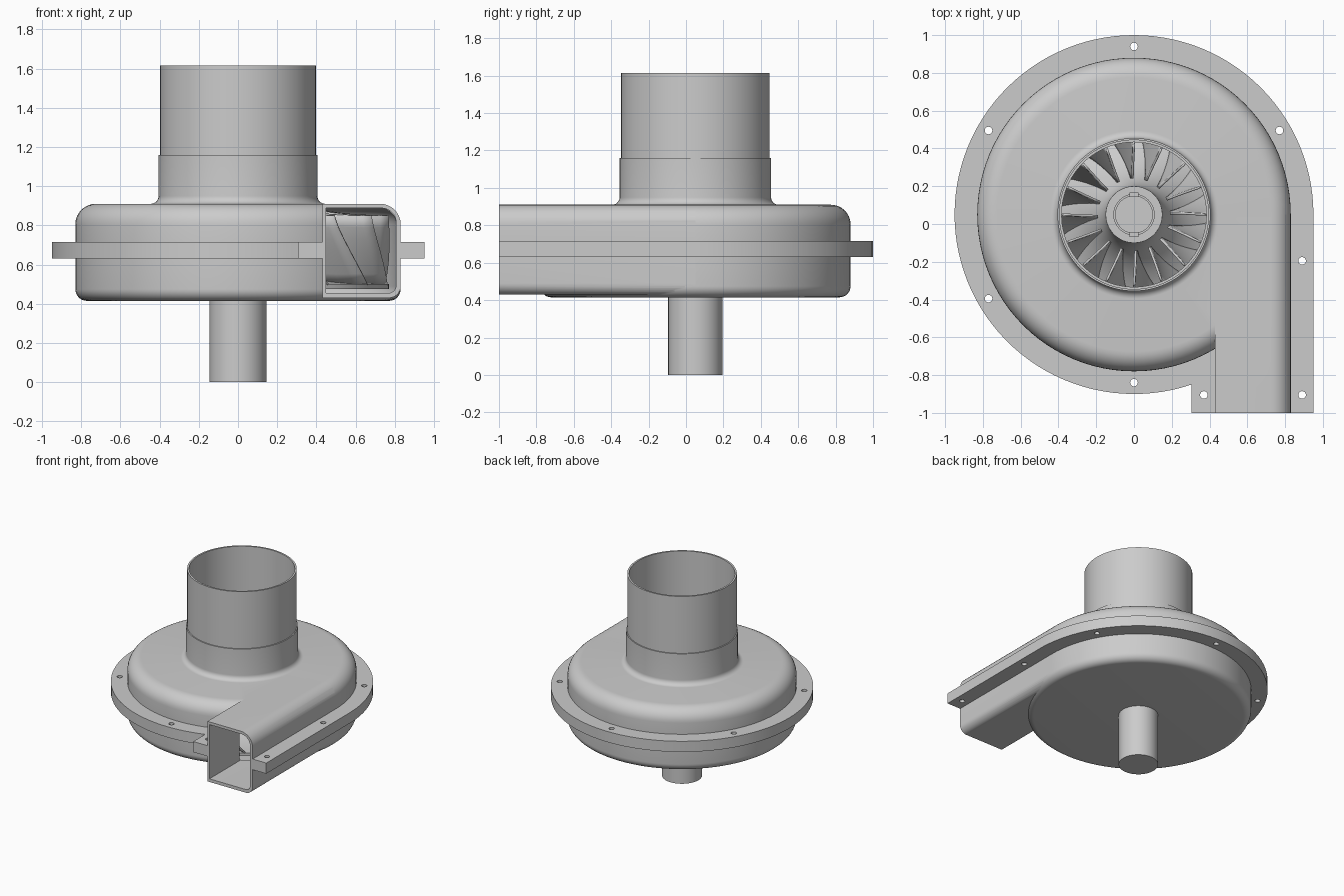
import bpy, bmesh
from math import pi, sin, cos, tan, acos, radians
from mathutils import Vector, Matrix

if "Cube" in bpy.data.objects:
    bpy.data.objects.remove(bpy.data.objects["Cube"])

CY = 0.05      # y of the rotation axis
SEG = 96
grey = bpy.data.materials.new('dark_grey')
grey.diffuse_color = (.52, .52, .52, 1)
grey.use_nodes = True
grey.node_tree.nodes["Principled BSDF"].inputs["Base Color"].default_value = grey.diffuse_color


def finish(name, bm):
    bmesh.ops.remove_doubles(bm, verts=bm.verts, dist=1e-5)
    bmesh.ops.recalc_face_normals(bm, faces=bm.faces)
    me = bpy.data.meshes.new(name)
    bm.to_mesh(me)
    bm.free()
    me.materials.append(grey)
    ob = bpy.data.objects.new(name, me)
    bpy.context.collection.objects.link(ob)
    return ob


def rounded(pts, n=8):
    """Profile from (a, b[, radius]) corners, with corners filleted."""
    out = []
    for i, p in enumerate(pts):
        v = Vector(p[:2])
        r = p[2] if len(p) > 2 else 0
        if not r:
            out.append(v)
            continue
        d1 = (Vector(pts[i - 1][:2]) - v).normalized()
        d2 = (Vector(pts[(i + 1) % len(pts)][:2]) - v).normalized()
        half = acos(max(-1, min(1, d1.dot(d2)))) / 2
        c = v + (d1 + d2).normalized() * (r / sin(half))
        a = v + d1 * (r / tan(half)) - c
        b = v + d2 * (r / tan(half)) - c
        sweep = pi - 2 * half
        for k in range(n + 1):
            t = k / n
            out.append(c + (a * sin((1 - t) * sweep) + b * sin(t * sweep)) / sin(sweep))
    return out


def lathe(name, pts, closed=False):
    bm = bmesh.new()
    vs = [bm.verts.new((p[0], CY, p[1])) for p in rounded(pts)]
    es = [bm.edges.new(e) for e in zip(vs, vs[1:])]
    if closed:
        es.append(bm.edges.new((vs[-1], vs[0])))
    bmesh.ops.spin(bm, geom=vs + es, cent=(0, CY, 0), axis=(0, 0, 1),
                   angle=2 * pi, steps=SEG)
    return finish(name, bm)


def prism(name, pts, lo, hi, axis):
    """Extrude an outline along z (outline in xy) or y (outline in xz)."""
    bm = bmesh.new()
    put = (lambda p, h: (p[0], p[1], h)) if axis == 'Z' else (lambda p, h: (p[0], h, p[1]))
    f = bm.faces.new([bm.verts.new(put(p, lo)) for p in pts])
    ext = bmesh.ops.extrude_face_region(bm, geom=[f])
    move = Vector(put((0, 0), hi - lo))
    bmesh.ops.translate(bm, vec=move,
                        verts=[g for g in ext['geom'] if isinstance(g, bmesh.types.BMVert)])
    return finish(name, bm)


def boolean(ob, tool, op):
    m = ob.modifiers.new('bool', 'BOOLEAN')
    m.object, m.operation, m.solver = tool, op, 'EXACT'
    bpy.context.view_layer.objects.active = ob
    bpy.ops.object.modifier_apply(modifier=m.name)
    bpy.data.objects.remove(tool, do_unlink=True)


# Volute casing with inlet neck
casing = lathe('casing', [(0, .415), (.83, .415, .06), (.83, .91, .105),
                          (.405, .91, .04), (.405, 1.16), (0, 1.16)])

# Tangential outlet duct
duct = prism('duct', rounded([(.43, .43), (.83, .43, .06), (.83, .91, .105), (.43, .91)]),
             -1, CY, 'Y')
boolean(casing, duct, 'UNION')

# Bolted flange following the scroll outline
a_end = 2 * pi - acos(.305 / .95)
outline = [(.95 * cos(a_end * k / 90), CY + .95 * sin(a_end * k / 90)) for k in range(91)]
flange = prism('flange', outline + [(.305, -1), (.95, -1)], .63, .715, 'Z')
boolean(casing, flange, 'UNION')

# Hollow interior
boolean(casing, lathe('void', [(0, .44), (.808, .44, .05), (.808, .888, .085),
                               (.387, .888), (.387, 1.3), (0, 1.3)]), 'DIFFERENCE')
boolean(casing, prism('duct_void', rounded([(.448, .455), (.807, .455, .04),
                                            (.807, .888, .075), (.448, .888)]),
                      -1.1, CY, 'Y'), 'DIFFERENCE')

# Bolt holes
for x, y in [(0, .94), (.77, .495), (-.77, .495), (-.77, -.395), (0, -.84),
             (.37, -.905), (.89, -.905), (.89, -.195)]:
    circle = [(x + .02 * cos(2 * pi * k / 24), y + .02 * sin(2 * pi * k / 24)) for k in range(24)]
    boolean(casing, prism('hole', circle, .5, .8, 'Z'), 'DIFFERENCE')

# Inlet pipe
pipe = lathe('inlet_pipe', [(.397, .93), (.397, 1.615), (.383, 1.615), (.383, .93)], True)

# Drive shaft, stepped where it enters the hub
shaft = lathe('drive_shaft', [(0, 0), (.145, 0), (.145, .43), (.1, .43), (.1, .93), (0, .93)])


# Impeller hub: curved back plate
def hub_pt(t):
    return .15 + .62 * (1 - cos(t * pi / 2)), .91 - .41 * sin(t * pi / 2)


def shroud_pt(t):
    return .375 + .395 * (1 - cos(t * pi / 2)), .91 - .06 * sin(t * pi / 2)


hub = lathe('impeller_hub', [(.107, .5), (.107, .93), (.15, .93)]
            + [hub_pt(k / 16) for k in range(17)] + [(.77, .475), (.107, .475)], True)

# Impeller blades, leaning more towards the rim
bm = bmesh.new()
NT, NS = 16, 6
for b in range(16):
    grid = []
    for i in range(NT + 1):
        t = i / NT
        row = []
        for j in range(NS + 1):
            s = j / NS
            h = Vector(hub_pt(t)).lerp(Vector(shroud_pt(t)), s)
            z = h.y - .1 * (1 - t) * (1 - s)
            r = h.x + .04 * (1 - s) * (1 - t)
            a = 2 * pi * b / 16 + .3 * t * t + (.04 + .3 * t) * (1 - s) ** 1.3
            row.append(bm.verts.new((r * cos(a), CY + r * sin(a), z)))
        grid.append(row)
    for i in range(NT):
        for j in range(NS):
            bm.faces.new((grid[i][j], grid[i + 1][j], grid[i + 1][j + 1], grid[i][j + 1]))
blades = finish('impeller_blades', bm)
sol = blades.modifiers.new('thickness', 'SOLIDIFY')
sol.thickness, sol.offset = .012, 0

# Shaft keys on both sides of the hub bore
bm = bmesh.new()
for s in (1, -1):
    bmesh.ops.create_cube(bm, size=1, matrix=Matrix.Translation((0, CY + s * .105, .91))
                          @ Matrix.Diagonal((.045, .025, .07, 1)))
keys = finish('shaft_keys', bm)

for ob in (casing, pipe, shaft, hub, blades):
    bpy.ops.object.select_all(action='DESELECT')
    ob.select_set(True)
    bpy.context.view_layer.objects.active = ob
    bpy.ops.object.shade_smooth_by_angle(angle=radians(30))
